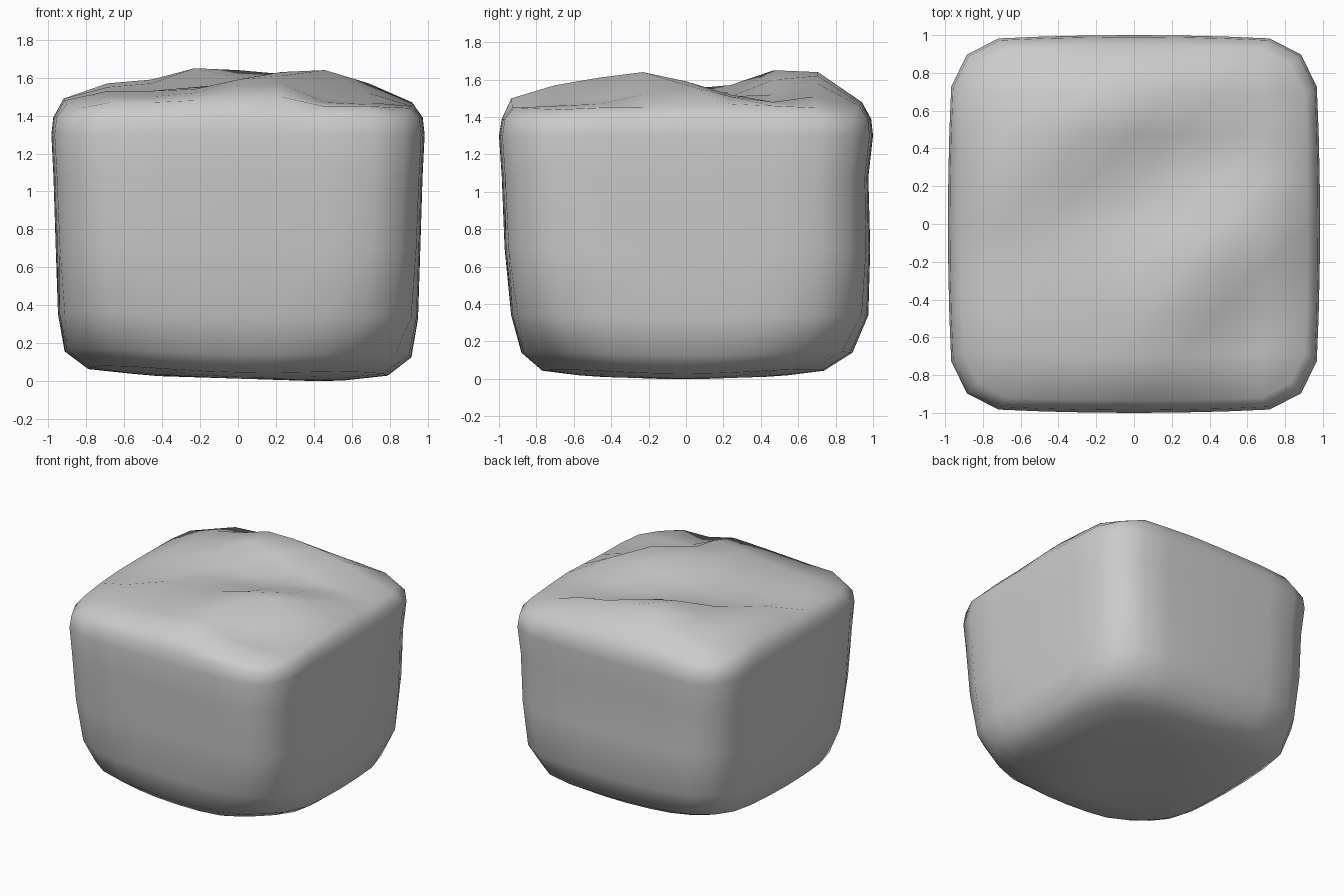
import bpy, bmesh, math

if "Cube" in bpy.data.objects:
    bpy.data.objects.remove(bpy.data.objects["Cube"])

N = 8            # grid cells per side

# side profile: height, half width, front y, back y, corner rounding, side bow
LEVELS = [(0.020, 0.56, -0.57, 0.54, 0.62, 0.06), (0.045, 0.79, -0.77, 0.74, 0.56, 0.06),
          (0.140, 0.915, -0.88, 0.89, 0.46, 0.05), (0.340, 0.95, -0.935, 0.975, 0.37, 0.035),
          (0.70, 0.962, -0.97, 0.985, 0.31, 0.03), (1.08, 0.974, -0.985, 0.975, 0.28, 0.03),
          (1.30, 0.985, -1.0, 1.0, 0.27, 0.03), (1.39, 0.975, -0.985, 0.99, 0.27, 0.03)]
TOP_RIM = (0.92, -0.935, 0.94, 0.28, 0.025)

# uneven top: hundredths above 1.4, rows run front to back
TOP = ["4 7 7 8 9 10 5 5 3",
       "6 10 10 12 16 17 7 6 4",
       "8 13 13 14 19 21 10 7 5",
       "9 8 13 15 17 23 24 12 5",
       "9 15 11 13 14 16 19 17 6",
       "9 17 17 13 11 11 12 11 7",
       "9 16 19 25 20 12 8 8 6",
       "7 13 17 24 24 22 18 11 5",
       "4 7 8 8 8 8 7 6 3"]
TOP = [[int(v) / 100 for v in row.split()] for row in TOP]


def rounded(i, j, r, bow):
    """Grid index to a point in a unit square with rounded corners, bowed sides."""
    a, b = 2 * i / N - 1, 2 * j / N - 1
    if r > 0.4:                              # lower front right is worn most
        r *= 1 + 0.12 * (a - b)
    ca, cb = max(r - 1, min(1 - r, a)), max(r - 1, min(1 - r, b))
    m = max(abs(a - ca), abs(b - cb))
    d = math.hypot(a - ca, b - cb)
    k = m / d if d > 0 else 1
    a, b = ca + (a - ca) * k, cb + (b - cb) * k
    return a * (1 - bow * b * b), b * (1 - bow * a * a)


def place(bm, i, j, z, hx, y0, y1, r, bow):
    a, b = rounded(i, j, r, bow)
    low = max(0, 1 - z / 0.6)
    z += 0.018 * max(0, 1 - z / 1.2) * -a    # base drops slightly to the right
    z += 0.05 * low * a * a * b * b          # worn-up lower corners
    return bm.verts.new((a * hx, y0 + (y1 - y0) * (b + 1) / 2, z))


bm = bmesh.new()
border = ([(i, 0) for i in range(N)] + [(N, j) for j in range(N)] +
          [(i, N) for i in range(N, 0, -1)] + [(0, j) for j in range(N, 0, -1)])


def cap(height, rim):
    return {(i, j): place(bm, i, j, height(i, j), *rim)
            for i in range(N + 1) for j in range(N + 1)}


# caps
bottom = cap(lambda i, j: 0.012 if 0 < i < N and 0 < j < N else 0.02, LEVELS[0][1:])
top = cap(lambda i, j: 1.4 + TOP[j][i], TOP_RIM)
for grid in (bottom, top):
    for i in range(N):
        for j in range(N):
            bm.faces.new([grid[i, j], grid[i + 1, j],
                          grid[i + 1, j + 1], grid[i, j + 1]])

# side walls
rings = [[bottom[k] for k in border]]
rings += [[place(bm, i, j, *level) for i, j in border] for level in LEVELS[1:]]
rings.append([top[k] for k in border])
for lo, hi in zip(rings, rings[1:]):
    for k in range(len(lo)):
        n = (k + 1) % len(lo)
        bm.faces.new([lo[k], lo[n], hi[n], hi[k]])

bmesh.ops.recalc_face_normals(bm, faces=bm.faces)
for f in bm.faces:
    f.smooth = True
mesh = bpy.data.meshes.new("boulder_block")
bm.to_mesh(mesh)
bm.free()
bpy.context.collection.objects.link(bpy.data.objects.new("boulder_block", mesh))
